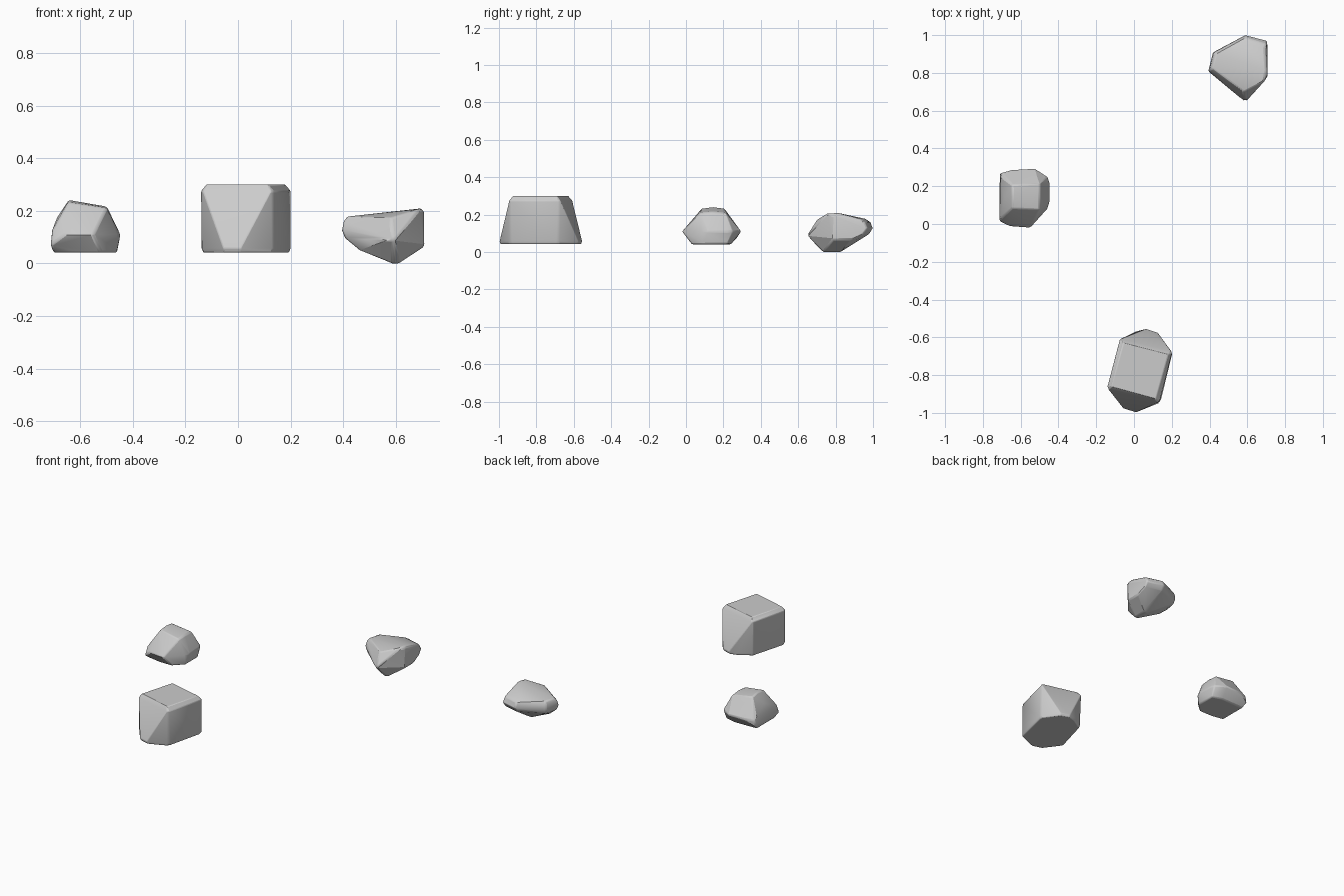
import bpy, bmesh, math


def rock(name, points, bevel):
    """Convex stone from a few corner points, with softened edges."""
    bm = bmesh.new()
    for p in points:
        bm.verts.new(p)
    hull = bmesh.ops.convex_hull(bm, input=bm.verts[:])
    loose = [g for g in hull["geom_interior"] if isinstance(g, bmesh.types.BMVert)]
    bmesh.ops.delete(bm, geom=loose, context='VERTS')
    bmesh.ops.dissolve_limit(bm, angle_limit=math.radians(3),
                             verts=bm.verts[:], edges=bm.edges[:])
    bmesh.ops.recalc_face_normals(bm, faces=bm.faces[:])
    mesh = bpy.data.meshes.new(name)
    bm.to_mesh(mesh)
    bm.free()
    obj = bpy.data.objects.new(name, mesh)
    bpy.context.collection.objects.link(obj)
    mod = obj.modifiers.new("soft_edges", 'BEVEL')
    mod.width = bevel
    mod.segments = 2
    mod.limit_method = 'ANGLE'
    mod.angle_limit = math.radians(30)
    bpy.ops.object.select_all(action='DESELECT')
    obj.select_set(True)
    bpy.context.view_layer.objects.active = obj
    bpy.ops.object.shade_smooth_by_angle(angle=math.radians(25))
    return obj


def ring(z, *xy):
    return [(x, y, z) for x, y in xy]


# Block stone: rotated rectangular top, long faceted foot
foot = [(-.072, -.62), (.01, -.57), (.065, -.555), (.125, -.575), (.198, -.675),
        (.2, -.695), (.143, -.93), (.128, -.95), (.01, -.997), (-.055, -.977),
        (-.136, -.87), (-.138, -.855)]
cx, cy = .03, -.776
rock("block_stone",
     ring(.30, (-.055, -.63), (.18, -.69), (.115, -.925), (-.12, -.86))
     + ring(.275, (-.075, -.612), (-.07, -.608), (.195, -.672), (.2, -.685),
            (.137, -.935), (.125, -.945), (-.133, -.878), (-.14, -.86))
     + ring(.058, *foot)
     + ring(.042, *[(cx + (x - cx) * .96, cy + (y - cy) * .975) for x, y in foot]),
     .004)

# Round stone: sloping top, flat foot, tapered all round
rock("round_stone",
     ring(.233, (-.645, .085), (-.645, .205)) + [(-.643, .145, .241)]
     + ring(.211, (-.5, .078), (-.5, .212)) + [(-.498, .145, .216)]
     + ring(.125, (-.706, .03), (-.706, .245)) + [(-.687, .14, .175)]
     + ring(.07, (-.711, .012), (-.711, .267))
     + ring(.11, (-.66, -.012), (-.55, -.02), (-.46, .08), (-.447, .12), (-.447, .22),
            (-.457, .25), (-.525, .295), (-.637, .288), (-.70, .27))
     + ring(.041, (-.70, .05), (-.60, .032), (-.52, .032), (-.46, .09),
            (-.46, .22), (-.53, .24), (-.70, .235)),
     .008)

# Wedge stone: pointed keel below, rounded rim at the back
rock("wedge_stone",
     [(.69, .755, .207), (.698, .81, .21), (.707, .79, .195),
      (.58, .70, .174), (.59, .645, .088), (.57, .662, .088)]
     + ring(.178, (.413, .825), (.432, .90), (.59, .957), (.69, .93))
     + ring(.16, (.40, .815), (.422, .907), (.59, .988), (.70, .955))
     + ring(.127, (.393, .808), (.418, .908), (.59, 1.0), (.705, .97))
     + ring(.097, (.405, .808), (.425, .90), (.59, .98), (.705, .95))
     + ring(.065, (.708, .785), (.708, .88)) + [(.46, .80, .05)]
     + ring(0, (.588, .735), (.61, .735), (.588, .825), (.61, .825)),
     .008)
